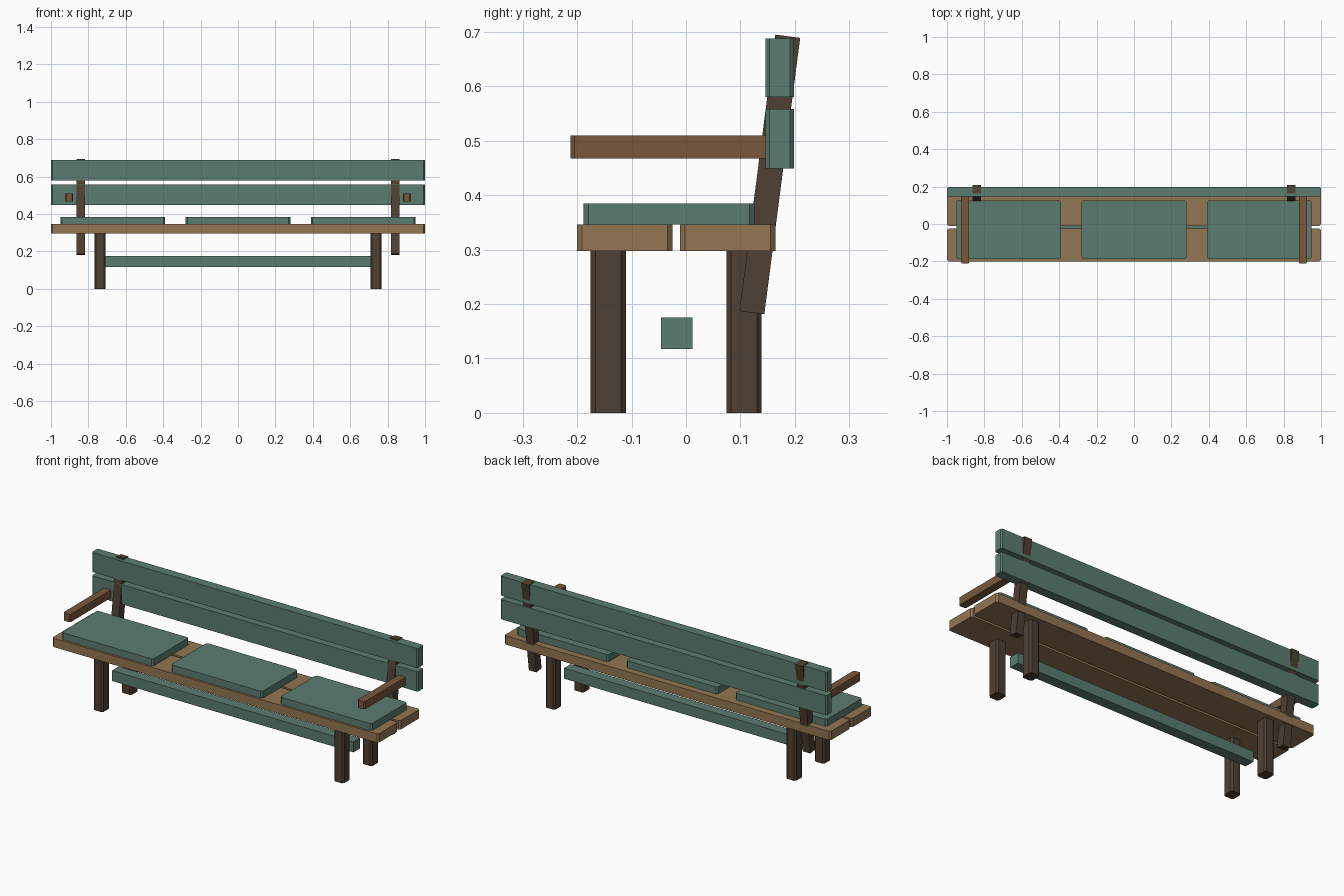
import bpy, bmesh, math
from mathutils import Matrix

if "Cube" in bpy.data.objects:
    bpy.data.objects.remove(bpy.data.objects["Cube"])


def material(name, rgb):
    m = bpy.data.materials.new(name)
    m.diffuse_color = (*rgb, 1)
    m.use_nodes = True
    m.node_tree.nodes["Principled BSDF"].inputs["Base Color"].default_value = m.diffuse_color
    return m


GREEN = material("green_paint", (0.105, 0.205, 0.165))
OAK = material("light_wood", (0.29, 0.18, 0.085))
BROWN = material("mid_wood", (0.195, 0.098, 0.045))
DARK = material("dark_wood", (0.08, 0.051, 0.034))


def board(name, x, y, z, mat, chamfer=0.0, tilt=0.0):
    """Box between (min, max) pairs, upright edges chamfered, tilted about x."""
    spans = (x, y, z)
    size = [b - a for a, b in spans]
    bm = bmesh.new()
    bmesh.ops.create_cube(bm, size=1, matrix=Matrix.Diagonal((*size, 1)))
    if chamfer:
        upright = [e for e in bm.edges
                   if abs(e.verts[0].co.z - e.verts[1].co.z) > 1e-4]
        bmesh.ops.bevel(bm, geom=upright, offset=chamfer, segments=1,
                        affect='EDGES', profile=0.5)
    mesh = bpy.data.meshes.new(name)
    bm.to_mesh(mesh)
    bm.free()
    mesh.materials.append(mat)
    ob = bpy.data.objects.new(name, mesh)
    ob.location = [(a + b) / 2 for a, b in spans]
    ob.rotation_euler.x = tilt
    bpy.context.collection.objects.link(ob)
    return ob


def around(c, width):
    return (c - width / 2, c + width / 2)


# Seat planks
board("seat_plank_front", (-1, 1), (-0.2, -0.025), (0.297, 0.346), OAK, 0.009)
board("seat_plank_back", (-1, 1), (-0.011, 0.164), (0.297, 0.346), OAK, 0.009)

# Cushions
for i, cx in enumerate((-0.67, 0, 0.67)):
    board(f"cushion_{i + 1}", around(cx, 0.56), (-0.188, 0.126),
          (0.346, 0.385), GREEN, 0.009)

# Backrest boards
board("back_board_lower", (-1, 1), (0.146, 0.198), (0.449, 0.558), GREEN, 0.007)
board("back_board_upper", (-1, 1), (0.146, 0.198), (0.580, 0.688), GREEN, 0.007)

# Stretcher between the legs
board("stretcher", (-0.74, 0.74), (-0.046, 0.012), (0.117, 0.175), GREEN)

# Legs, leaning back posts and armrests on both sides
for side, s in (("left", -1), ("right", 1)):
    board(f"front_leg_{side}", around(s * 0.738, 0.06), (-0.175, -0.11),
          (0, 0.297), DARK, 0.009)
    board(f"back_leg_{side}", around(s * 0.738, 0.06), (0.074, 0.139),
          (0, 0.297), DARK, 0.009)
    board(f"back_post_{side}", around(s * 0.84, 0.046), around(0.154, 0.046),
          around(0.438, 0.512), DARK, tilt=-math.radians(7.4))
    board(f"armrest_{side}", around(s * 0.903, 0.044), (-0.212, 0.165),
          (0.467, 0.510), BROWN, 0.007)
